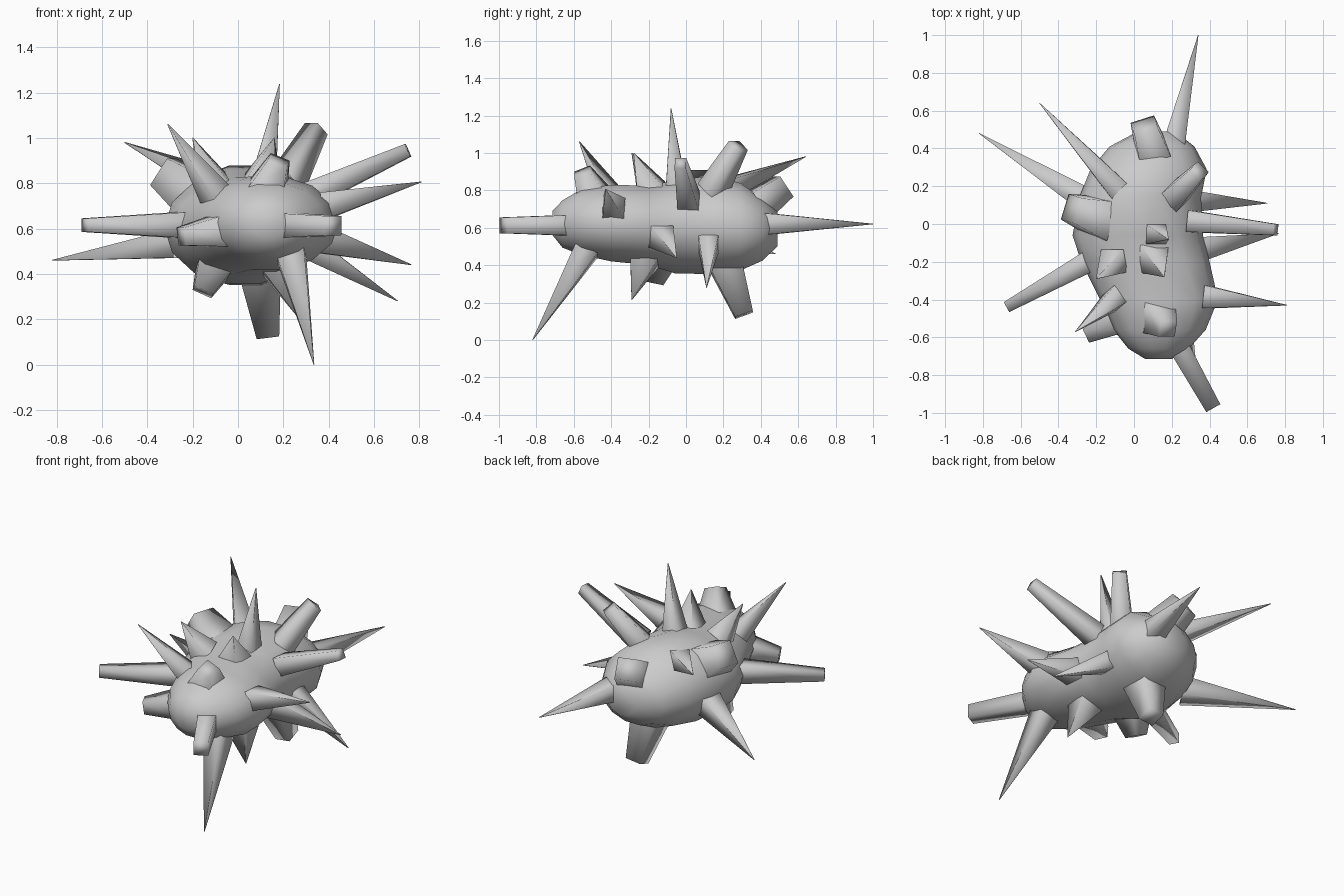
import bpy, bmesh, math
from mathutils import Vector

if "Cube" in bpy.data.objects:
    bpy.data.objects.remove(bpy.data.objects["Cube"])


def finish(bm, name, angle):
    bmesh.ops.recalc_face_normals(bm, faces=bm.faces)
    me = bpy.data.meshes.new(name)
    bm.to_mesh(me)
    bm.free()
    ob = bpy.data.objects.new(name, me)
    bpy.context.collection.objects.link(ob)
    bpy.ops.object.select_all(action='DESELECT')
    ob.select_set(True)
    bpy.context.view_layer.objects.active = ob
    bpy.ops.object.shade_smooth_by_angle(angle=math.radians(angle))
    return ob


# Bean-shaped body: cross-sections (y, x min, x max, z min, z max)
SECTIONS = [
    (-.715, .06, .2, .56, .69), (-.66, -.03, .29, .49, .75),
    (-.56, -.11, .38, .45, .81), (-.4, -.18, .445, .415, .835),
    (-.2, -.28, .4, .395, .83), (-.06, -.325, .365, .35, .86),
    (.14, -.29, .355, .345, .885), (.29, -.23, .385, .365, .845),
    (.41, -.13, .32, .42, .76), (.49, .02, .22, .5, .69)]
SIDES = 14
bm = bmesh.new()
rings = []
for y, x0, x1, z0, z1 in SECTIONS:
    ring = []
    for i in range(SIDES):
        a = 2 * math.pi * i / SIDES
        c, s = math.cos(a), math.sin(a)
        ring.append(bm.verts.new(((x0 + x1) / 2 + (x1 - x0) / 2 * c, y,
                                  (z0 + z1) / 2 + (z1 - z0) / 2 * s)))
    rings.append(ring)
for r, q in zip(rings, rings[1:]):
    for i in range(SIDES):
        j = (i + 1) % SIDES
        bm.faces.new((r[i], r[j], q[j], q[i]))
bm.faces.new(rings[0])
bm.faces.new(rings[-1])
finish(bm, "body", 60)


# Four-sided spike from the body surface to its tip, rooted just inside the body
def spike(name, base, tip, w0, w1):
    base, tip = Vector(base), Vector(tip)
    d = tip - base
    n = d.normalized()
    depth = .04
    root = base - n * depth
    ref = Vector((0, 0, 1)) if abs(n.z) < .8 else Vector((0, 1, 0))
    u = n.cross(ref).normalized()
    v = n.cross(u)
    bm = bmesh.new()
    loops = []
    for p, w in ((root, w0 + (w0 - w1) * depth / d.length), (tip, w1)):
        loops.append([bm.verts.new(p + (u * a + v * b) * w / 2)
                      for a, b in ((-1, -1), (1, -1), (1, 1), (-1, 1))])
    for i in range(4):
        j = (i + 1) % 4
        bm.faces.new((loops[0][i], loops[0][j], loops[1][j], loops[1][i]))
    # The root stays open, hidden inside the body
    bm.faces.new(loops[1])
    finish(bm, name, 100)


# Sharp spikes: base, tip, base width
SHARP = [
    ((.22, .46, .62), (.34, 1, .62), .11),
    ((-.1, .2, .8), (-.5, .64, .98), .11),
    ((-.29, .15, .53), (-.82, .48, .46), .12),
    ((-.12, -.41, .78), (-.31, -.57, 1.06), .1),
    ((.42, -.39, .71), (.81, -.43, .806), .11),
    ((.34, .12, .5), (.705, .11, .28), .1),
    ((.37, -.13, .55), (.765, -.05, .44), .12),
    ((.12, -.055, .86), (.183, -.08, 1.237), .1),
    ((-.12, -.21, .83), (-.2, -.29, 1.0), .11),
    ((.11, -.2, .83), (.16, -.28, 1.0), .13),
    ((.24, -.55, .45), (.335, -.82, 0), .12),
    ((.19, -.23, .41), (.26, -.29, .215), .14),
]
for i, (b, t, w) in enumerate(SHARP):
    spike(f"sharp_spike_{i + 1}", b, t, w, .003)

# Blunt stubs: base, tip, base width, tip width
BLUNT = [
    ((.09, .41, .74), (.055, .52, .82), .16, .13),
    ((-.2, .04, .76), (-.33, .08, .85), .2, .14),
    ((-.28, -.22, .615), (-.675, -.44, .615), .11, .06),
    ((-.08, -.51, .59), (-.25, -.59, .565), .14, .08),
    ((.22, -.62, .613), (.42, -.975, .613), .11, .085),
    ((.34, .01, .76), (.75, -.03, .945), .11, .06),
    ((.23, .16, .83), (.345, .28, 1.04), .12, .08),
    ((.14, -.51, .8), (.18, -.555, .9), .15, .09),
    ((.1, .22, .38), (.13, .31, .135), .17, .1),
    ((-.11, -.14, .42), (-.155, -.165, .32), .15, .09),
]
for i, (b, t, w, e) in enumerate(BLUNT):
    spike(f"blunt_spike_{i + 1}", b, t, w, e)
